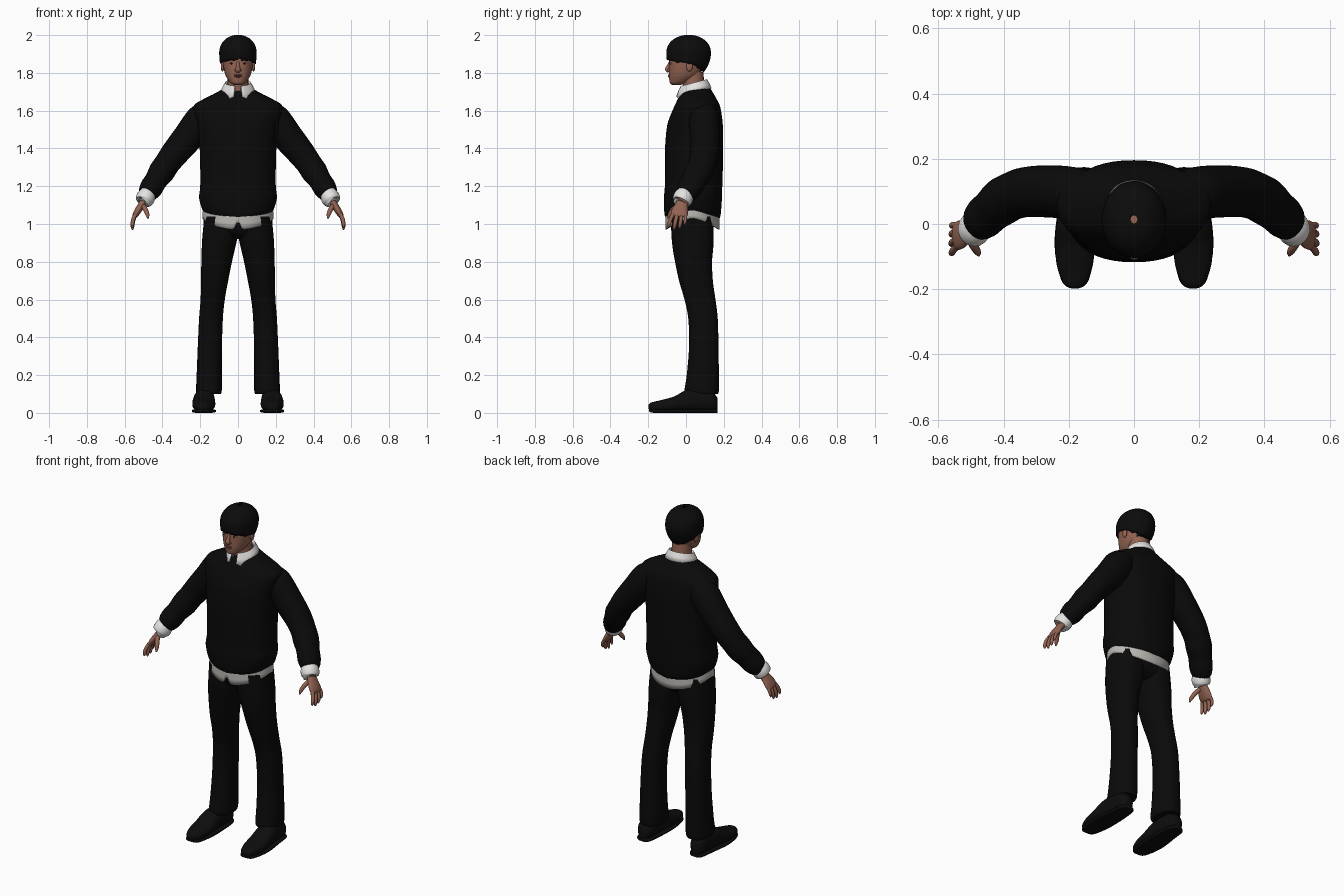
import bpy, bmesh, math
from mathutils import Vector

if "Cube" in bpy.data.objects:
    bpy.data.objects.remove(bpy.data.objects["Cube"])


def material(name, r, g, b):
    m = bpy.data.materials.new(name)
    m.use_nodes = True
    m.diffuse_color = (r, g, b, 1)
    bsdf = m.node_tree.nodes["Principled BSDF"]
    bsdf.inputs["Base Color"].default_value = (r, g, b, 1)
    bsdf.inputs["Roughness"].default_value = 0.9
    return m


BLACK = material("black cloth", .003, .003, .003)
LEATHER = material("black leather", .004, .004, .004)
HAIR = material("black hair", .0035, .0035, .0035)
SKIN = material("skin", .29, .125, .085)
LIP = material("lips", .19, .07, .055)
WHITE = material("white cotton", .78, .77, .75)
HEM = material("grey cotton", .5, .48, .45)
EYE = material("eye white", .45, .42, .4)


def smooth_rows(rows, steps=4):
    """Catmull-Rom interpolation between rows of numbers."""
    out = []
    for i in range(len(rows) - 1):
        a, b, c, d = (rows[max(0, min(len(rows) - 1, i + k))] for k in (-1, 0, 1, 2))
        for s in range(steps):
            t = s / steps
            out.append([q + t / 2 * (r - p + t * (2 * p - 5 * q + 4 * r - w + t * (3 * (q - r) + w - p)))
                        for p, q, r, w in zip(a, b, c, d)])
    return out + [list(rows[-1])]


def skin_rings(name, rings, mat, closed=True, caps=True, thick=0):
    """Join rings of points into one smooth surface."""
    bm = bmesh.new()
    vs = [[bm.verts.new(p) for p in ring] for ring in rings]
    n = len(vs[0])
    for a, b in zip(vs, vs[1:]):
        for j in range(n if closed else n - 1):
            k = (j + 1) % n
            bm.faces.new((a[j], a[k], b[k], b[j]))
    if caps:
        bm.faces.new(vs[0])
        bm.faces.new(vs[-1])
    bmesh.ops.recalc_face_normals(bm, faces=bm.faces)
    me = bpy.data.meshes.new(name)
    bm.to_mesh(me)
    bm.free()
    me.materials.append(mat)
    ob = bpy.data.objects.new(name, me)
    bpy.context.collection.objects.link(ob)
    if thick:
        mod = ob.modifiers.new("thickness", "SOLIDIFY")
        mod.thickness = thick
        mod.offset = 0
    bpy.ops.object.select_all(action="DESELECT")
    ob.select_set(True)
    bpy.context.view_layer.objects.active = ob
    bpy.ops.object.shade_smooth_by_angle(angle=math.radians(50))
    return ob


def oval(n, power):
    for j in range(n):
        a = 2 * math.pi * j / n
        c, s = math.cos(a), math.sin(a)
        yield (math.copysign(abs(c) ** (2 / power), c), math.copysign(abs(s) ** (2 / power), s))


def loft(name, rows, mat, side=1, along="z", power=2.3, n=32, warp=None):
    """Rows are (position, x min, x max, other min, other max)."""
    rings = []
    for h, x0, x1, y0, y1 in smooth_rows(rows):
        ring = []
        for c, s in oval(n, power):
            x = side * ((x0 + x1) / 2 + c * (x1 - x0) / 2)
            y = (y0 + y1) / 2 + s * (y1 - y0) / 2
            p = Vector((x, y, h)) if along == "z" else Vector((x, h, y))
            ring.append(warp(p) if warp else p)
        rings.append(ring)
    return skin_rings(name, rings, mat)


def tube(name, rows, mat, side=1, n=20, steps=4):
    """Rows are (x, y, z, radius across, radius in depth)."""
    rows = smooth_rows(rows, steps)
    pts = [Vector(r[:3]) for r in rows]
    rings = []
    for i, r in enumerate(rows):
        t = (pts[min(i + 1, len(pts) - 1)] - pts[max(i - 1, 0)]).normalized()
        v = Vector((0, 1, 0))
        v = (v - t * v.dot(t)).normalized()
        u = t.cross(v)
        ring = [pts[i] + u * c * r[3] + v * s * r[4] for c, s in oval(n, 2)]
        rings.append([Vector((side * p.x, p.y, p.z)) for p in ring])
    return skin_rings(name, rings, mat)


def blob(name, loc, radii, mat):
    x, y, z = loc
    rings = []
    for i in range(9):
        a = math.pi * (i + .1) / 8.2
        rings.append([(x + radii[0] * math.sin(a) * c, y + radii[1] * math.sin(a) * s,
                       z - radii[2] * math.cos(a)) for c, s in oval(14, 2)])
    return skin_rings(name, rings, mat)


def wide(rows):
    return [(z, -w, w, a, b) for z, w, a, b in rows]


# Sweater body, with the lower edge dipping at the front and back
def dip(p):
    f = max(0, min(1, (1.16 - p.z) / .08))
    p.z -= f * .03 * (1 - min(1, abs(p.x) / .18))
    return p


loft("sweater_body", wide([
    (1.045, .165, -.09, .165), (1.065, .183, -.108, .18), (1.09, .194, -.115, .185),
    (1.14, .206, -.117, .19), (1.20, .2, -.112, .192), (1.30, .2, -.112, .195),
    (1.40, .203, -.111, .195), (1.52, .215, -.1, .195), (1.59, .232, -.076, .187),
    (1.63, .232, -.058, .178), (1.66, .185, -.044, .163), (1.69, .125, -.026, .146),
    (1.715, .082, -.005, .13), (1.73, .066, .01, .118)]), BLACK, n=48, warp=dip)


# Shirt tail under the sweater, split at the front
def tail_ring(t):
    ring = []
    for j in range(96):
        a = 2 * math.pi * (j + .5) / 96
        x, c = math.sin(a), math.cos(a)
        low = 1.03 - .06 * abs(c) ** 1.5
        if c > 0:
            low += .05 * max(0, 1 - abs(x) / .12)
        grow = 1 + .02 * t
        ring.append((.182 * x * grow, .034 - .138 * c * grow, 1.1 + (low - 1.1) * t))
    return ring


skin_rings("shirt_tail", [tail_ring(t / 4) for t in range(5)], HEM, caps=False, thick=.006)

# Trousers
loft("trouser_seat", wide([(1.09, .168, -.085, .15), (1.0, .183, -.08, .145),
                           (.95, .15, -.065, .135), (.92, .07, -.02, .1)]), BLACK)
for side, word in ((1, "left"), (-1, "right")):
    loft(word + "_trouser_leg", [
        (1.04, .005, .178, -.08, .143), (.94, .002, .188, -.077, .146),
        (.87, .016, .192, -.07, .144), (.8, .032, .194, -.058, .138),
        (.7, .052, .196, -.037, .142), (.6, .07, .198, -.008, .156),
        (.5, .08, .206, .012, .168), (.35, .085, .213, .016, .172),
        (.2, .086, .219, .004, .174), (.12, .086, .222, -.008, .174),
        (.1, .092, .218, 0, .17)], BLACK, side)

    # Shoes
    loft(word + "_shoe", [
        (-.198, .172, .19, .022, .042), (-.185, .148, .214, .01, .055), (-.13, .127, .236, .006, .068),
        (-.06, .12, .242, .006, .088), (0, .123, .237, .006, .12), (.08, .125, .226, .006, .13),
        (.14, .13, .22, .006, .11), (.166, .15, .2, .012, .08)], LEATHER, side, "y")
    loft(word + "_shoe_sole", [
        (-.195, .165, .197, .008, .02), (-.17, .138, .224, 0, .02), (-.06, .118, .244, 0, .02),
        (.08, .122, .228, 0, .02), (.15, .132, .218, 0, .02), (.168, .15, .2, 0, .02)],
        LEATHER, side, "y", power=4)

    # Sleeve with soft folds toward the wrist, then shirt cuff
    tube(word + "_sleeve", [
        (.15, .09, 1.6, .06, .07), (.19, .095, 1.555, .085, .08), (.26, .1, 1.465, .081, .08),
        (.33, .098, 1.38, .074, .077), (.375, .085, 1.32, .068, .074), (.405, .068, 1.275, .069, .074),
        (.435, .043, 1.23, .06, .068), (.46, .02, 1.19, .061, .066),
        (.48, .002, 1.16, .05, .056), (.484, -.002, 1.155, .038, .042)], BLACK, side, 28)
    tube(word + "_shirt_cuff", [
        (.475, .002, 1.165, .042, .046), (.487, -.012, 1.143, .05, .053),
        (.497, -.024, 1.12, .046, .05), (.498, -.025, 1.118, .03, .034)], WHITE, side)

    # Hand
    tube(word + "_palm", [
        (.488, -.012, 1.14, .022, .028), (.508, -.022, 1.105, .019, .033),
        (.53, -.032, 1.07, .018, .044), (.545, -.037, 1.045, .014, .043),
        (.549, -.038, 1.037, .006, .036)], SKIN, side)
    for name, off, reach, r in (("index", -.032, .064, .0105), ("middle", -.01, .076, .011),
                                ("ring", .012, .07, .0105), ("little", .032, .052, .009)):
        x, y, z = .543, -.036 + off, 1.052
        tube(f"{word}_{name}_finger", [
            (x, y, z, r, r), (x + .012, y + off * .25 - .006, z - reach * .45, r, r),
            (x + .016, y + off * .3 - .012, z - reach * .85, r * .9, r * .9),
            (x + .014, y + off * .3 - .015, z - reach * 1.08, r * .35, r * .35)], SKIN, side, 10, 3)
    tube(word + "_thumb", [
        (.507, -.035, 1.1, .013, .016), (.492, -.065, 1.08, .013, .014),
        (.48, -.085, 1.052, .011, .011), (.476, -.096, 1.03, .004, .004)], SKIN, side, 10)

# Neck and head
tube("neck", [(0, .045, 1.66, .064, .062), (0, .042, 1.72, .056, .057), (0, .034, 1.8, .055, .058)], SKIN)
loft("head", wide([
    (1.736, .02, -.072, -.03), (1.745, .037, -.084, 0), (1.76, .05, -.088, .035),
    (1.785, .065, -.09, .068), (1.82, .075, -.09, .088), (1.86, .081, -.089, .1),
    (1.91, .08, -.086, .1), (1.95, .066, -.065, .085), (1.975, .03, -.03, .05)]), SKIN, power=2.2)
tube("nose", [(0, -.083, 1.862, .007, .005), (0, -.092, 1.838, .009, .009),
              (0, -.099, 1.818, .014, .012), (0, -.09, 1.807, .013, .008)], SKIN, n=14)
blob("upper_lip", (0, -.087, 1.788), (.022, .009, .004), LIP)
blob("lower_lip", (0, -.087, 1.781), (.019, .0085, .005), LIP)
for side, word in ((1, "left"), (-1, "right")):
    blob(word + "_ear", (side * .082, .018, 1.835), (.009, .017, .028), SKIN)
    blob(word + "_nostril_wing", (side * .011, -.09, 1.814), (.008, .009, .007), SKIN)
    blob(word + "_eye", (side * .034, -.0795, 1.85), (.014, .006, .0045), EYE)
    blob(word + "_iris", (side * .034, -.0832, 1.85), (.0055, .004, .0046), HAIR)
    tube(word + "_eyebrow", [(.015, -.087, 1.864, .003, .003), (.034, -.083, 1.869, .0035, .003),
                             (.054, -.07, 1.864, .002, .003)], HAIR, side, 8)


# Bowl-shaped hair with an uneven lower edge
def hair_ring(t):
    ring = []
    for j in range(72):
        a = 2 * math.pi * j / 72
        x, c = math.sin(a), math.cos(a)
        low = (1.852 + .02 * c * c) if c > 0 else (1.852 - .045 * abs(c))
        low += .003 * math.sin(11 * a) + .002 * math.sin(23 * a)
        z = low + (1.999 - low) * math.sin(t * math.pi / 2)
        if z > 1.905:
            k = (max(.0004, 1 - ((z - 1.905) / .0945) ** 2.2)) ** .5
        else:
            k = 1 - (.32 if c < 0 else .12) * ((1.905 - z) / .1) ** 2
        k *= 1 + .008 * math.sin(11 * a) * (1 - t)
        ring.append((.097 * x * k, .014 - .116 * c * k, z))
    return ring


skin_rings("hair", [hair_ring(t / 16) for t in range(17)], HAIR, caps=False, thick=.004)
tube("hair_nape", [(0, .045, 1.8, .05, .045), (0, .035, 1.84, .07, .075), (0, .03, 1.9, .084, .088)], HAIR)


# Folded shirt collar, open at the front with two points
def collar_ring(radius, height, drop):
    ring = []
    for j in range(49):
        a = math.radians(-166 + 332 * j / 48)
        f = (1 - math.cos(a)) / 2
        tip = max(0, (abs(math.degrees(a)) - 110) / 56)
        point = drop * max(0, 1 - abs(tip - .6) / .6)
        ring.append((radius * math.sin(a), .043 + radius * math.cos(a) * (1 + .06 * tip),
                     height - .036 * f - point))
    return ring


skin_rings("shirt_collar", [collar_ring(.061, 1.72, 0), collar_ring(.063, 1.758, 0),
                            collar_ring(.068, 1.764, 0), collar_ring(.08, 1.742, .012),
                            collar_ring(.09, 1.718, .026)],
           WHITE, closed=False, caps=False, thick=.005)
